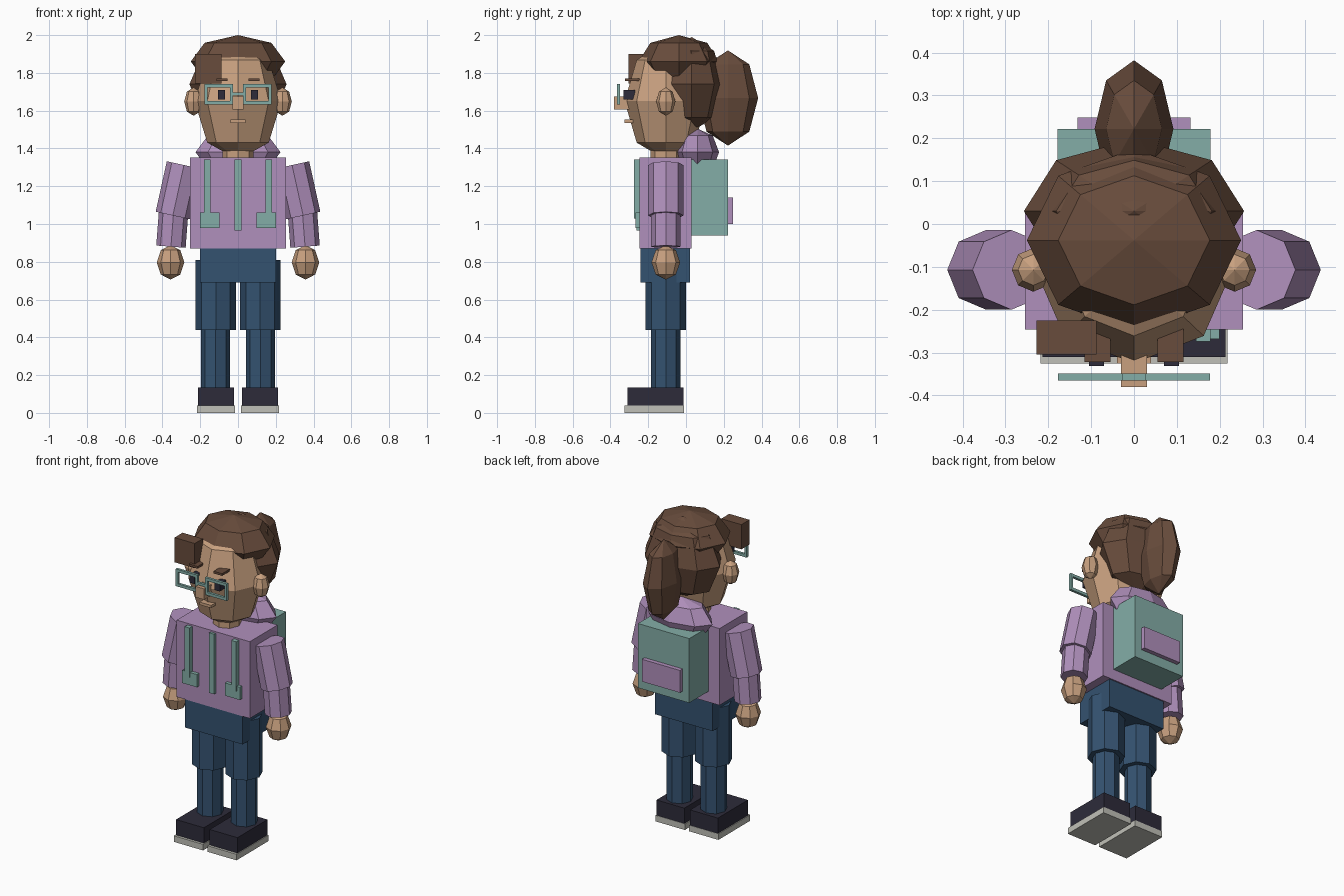
import bpy, bmesh
from mathutils import Vector, Matrix

if "Cube" in bpy.data.objects:
    bpy.data.objects.remove(bpy.data.objects["Cube"])


def srgb(r, g, b):
    f = lambda c: c / 12.92 if c <= 0.04045 else ((c + 0.055) / 1.055) ** 2.4
    return (f(r / 255), f(g / 255), f(b / 255), 1)


def material(name, rgb):
    m = bpy.data.materials.new(name)
    m.diffuse_color = srgb(*rgb)
    m.use_nodes = True
    m.node_tree.nodes["Principled BSDF"].inputs["Base Color"].default_value = m.diffuse_color
    return m


SKIN = material("skin", (200, 160, 127))
HAIR = material("brown_hair", (104, 76, 60))
LILAC = material("lilac_cloth", (176, 144, 188))
TEAL = material("teal", (132, 174, 167))
DENIM = material("blue_denim", (52, 82, 112))
DARK = material("dark_navy", (45, 43, 58))
SOLE = material("pale_sole", (192, 192, 184))


def finish(name, bm, mat):
    me = bpy.data.meshes.new(name)
    bm.to_mesh(me)
    bm.free()
    me.materials.append(mat)
    ob = bpy.data.objects.new(name, me)
    bpy.context.collection.objects.link(ob)
    return ob


def box(name, mat, x, y, z):
    """Box from three (low, high) ranges."""
    lo, hi = Vector((x[0], y[0], z[0])), Vector((x[1], y[1], z[1]))
    bm = bmesh.new()
    bmesh.ops.create_cube(bm, size=1, matrix=Matrix.Translation((lo + hi) / 2)
                          @ Matrix.Diagonal((*(hi - lo), 1)))
    return finish(name, bm, mat)


def ball(name, mat, centre, radii):
    """Low-poly ellipsoid with eight sides."""
    bm = bmesh.new()
    bmesh.ops.create_uvsphere(bm, u_segments=8, v_segments=4, radius=1,
                              matrix=Matrix.Translation(centre) @ Matrix.Diagonal((*radii, 1)))
    return finish(name, bm, mat)


def tube(name, mat, a, b, r):
    """Eight-sided capped cylinder between two points."""
    a, b = Vector(a), Vector(b)
    d = b - a
    if d.z < 0:
        d = -d
    rot = Vector((0, 0, 1)).rotation_difference(d).to_matrix().to_4x4()
    bm = bmesh.new()
    bmesh.ops.create_cone(bm, cap_ends=True, segments=8, radius1=r, radius2=r,
                          depth=d.length, matrix=Matrix.Translation((a + b) / 2) @ rot)
    return finish(name, bm, mat)


def span(s, a, b):
    """Range a..b mirrored to side s."""
    return tuple(sorted((s * a, s * b)))


CY = -0.107  # depth of the body axis

# Trunk
box("pelvis", DENIM, (-0.2, 0.2), (-0.24, 0.022), (0.69, 0.87))
box("torso", LILAC, (-0.254, 0.254), (-0.246, 0.03), (0.87, 1.352))
tube("neck", SKIN, (0, CY, 1.3), (0, CY, 1.45), 0.082)
ball("hood", LILAC, (0, 0.06, 1.38), (0.225, 0.115, 0.125))

# Backpack and front strips
box("backpack", TEAL, (-0.178, 0.178), (0.02, 0.222), (0.938, 1.342))
box("backpack_pocket", LILAC, (-0.132, 0.132), (0.21, 0.249), (1.0, 1.14))
box("zip_strip", TEAL, (-0.018, 0.018), (-0.262, -0.24), (0.965, 1.342))

# Head and face
ball("head", SKIN, (0, CY, 1.65), (0.23, 0.218, 0.31))
box("nose", SKIN, (-0.03, 0.03), (-0.38, -0.29), (1.607, 1.675))
box("mouth", SKIN, (-0.04, 0.04), (-0.325, -0.28), (1.536, 1.553))
box("glasses_bridge", TEAL, (-0.03, 0.03), (-0.365, -0.349), (1.68, 1.695))

# Hair
ball("hair_cap", HAIR, (0, -0.038, 1.86), (0.25, 0.213, 0.14))
ball("back_hair", HAIR, (0, 0.03, 1.74), (0.257, 0.168, 0.25))
ball("ponytail", HAIR, (0, 0.222, 1.667), (0.092, 0.16, 0.252))
box("fringe_block", HAIR, (-0.227, -0.087), (-0.305, -0.225), (1.745, 1.9))

for side, s in (("left", -1), ("right", 1)):
    # Legs and shoes
    tube(side + "_upper_leg", DENIM, (s * 0.117, CY, 0.44), (s * 0.117, CY, 0.81), 0.107)
    tube(side + "_lower_leg", DENIM, (s * 0.119, CY, 0.1), (s * 0.119, CY, 0.46), 0.077)
    box(side + "_shoe", DARK, span(s, 0.02, 0.213), (-0.31, -0.012), (0.038, 0.135))
    box(side + "_sole", SOLE, span(s, 0.015, 0.218), (-0.326, -0.01), (0, 0.038))

    # Arms and hands
    tube(side + "_upper_arm", LILAC, (s * 0.286, CY, 1.312), (s * 0.345, CY, 1.045), 0.093)
    tube(side + "_forearm", LILAC, (s * 0.339, CY, 1.09), (s * 0.355, CY, 0.88), 0.078)
    ball(side + "_hand", SKIN, (s * 0.357, CY, 0.797), (0.073, 0.076, 0.091))

    # Jacket straps and buckles
    box(side + "_strap", TEAL, span(s, 0.145, 0.179), (-0.274, -0.24), (1.03, 1.342))
    box(side + "_buckle", TEAL, span(s, 0.098, 0.2), (-0.268, -0.24), (0.98, 1.06))

    # Face details
    ball(side + "_ear", SKIN, (s * 0.235, CY, 1.648), (0.05, 0.051, 0.075))
    box(side + "_eye", DARK, span(s, 0.07, 0.105), (-0.331, -0.27), (1.66, 1.71))
    box(side + "_eyebrow", HAIR, span(s, 0.055, 0.115), (-0.322, -0.24), (1.757, 1.771))

    # Glasses rim from four bars
    y = (-0.365, -0.349)
    for part, x, z in (("top", (0.026, 0.177), (1.722, 1.74)), ("bottom", (0.026, 0.177), (1.632, 1.65)),
                       ("inner", (0.026, 0.042), (1.65, 1.722)), ("outer", (0.161, 0.177), (1.65, 1.722))):
        box(f"{side}_rim_{part}", TEAL, span(s, *x), y, z)
